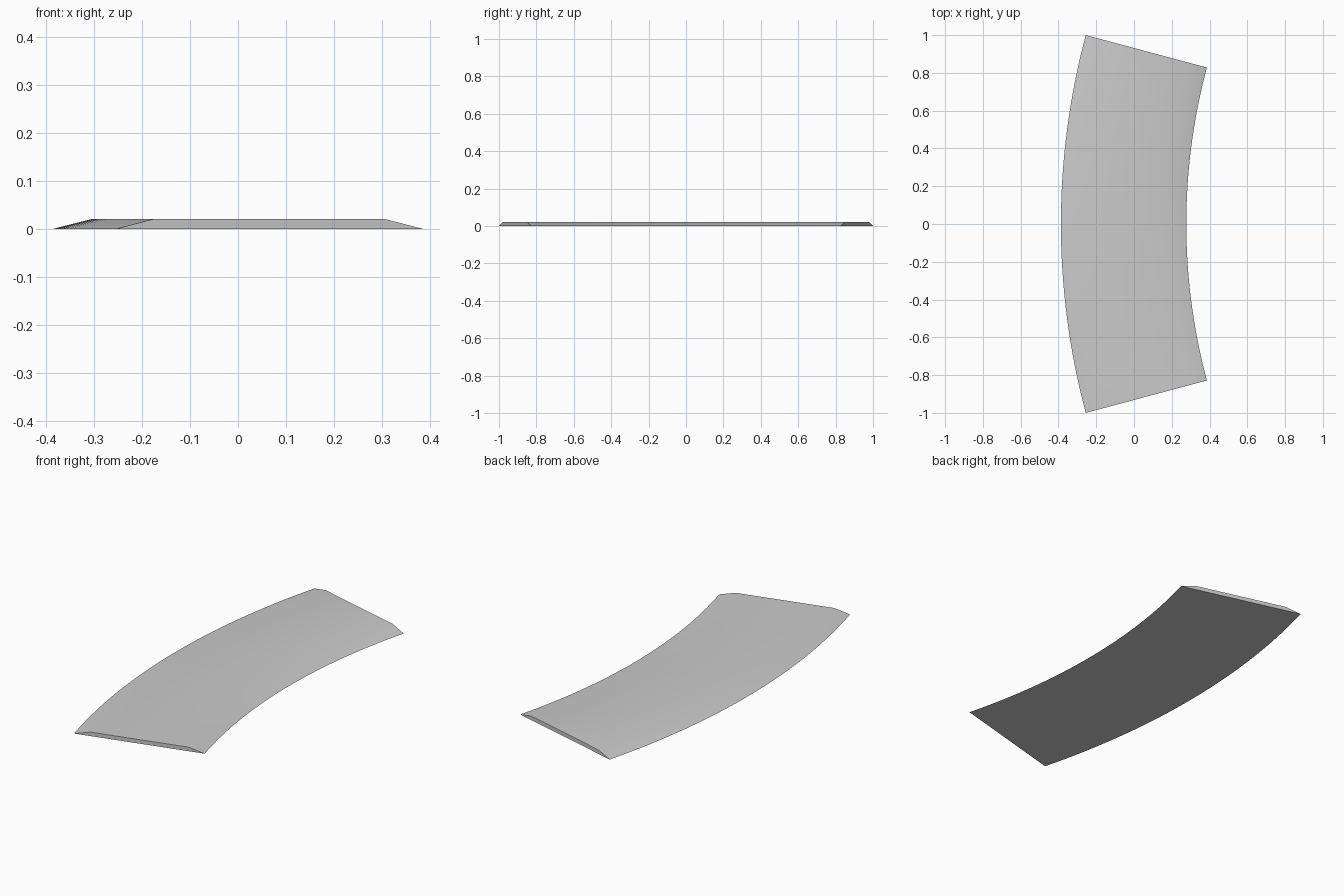
import bpy, bmesh, math

if "Cube" in bpy.data.objects:
    bpy.data.objects.remove(bpy.data.objects["Cube"])

R_OUT, R_IN = 3.864, 3.2      # arc radii
BEVEL, HEIGHT = 0.083, 0.021  # sloped edge width, thickness
HALF = math.radians(15)
CX = R_OUT - 0.387            # arc centre on x
STEPS = 32

# Trapezoid cross-section as (radius, z)
profile = [(R_OUT, 0), (R_OUT - BEVEL, HEIGHT), (R_IN + BEVEL, HEIGHT), (R_IN, 0)]

# Sweep the section around the arc
bm = bmesh.new()
rings = []
for i in range(STEPS + 1):
    a = -HALF + 2 * HALF * i / STEPS
    rings.append([bm.verts.new((CX - r * math.cos(a), r * math.sin(a), z)) for r, z in profile])
for r0, r1 in zip(rings, rings[1:]):
    for j in range(4):
        k = (j + 1) % 4
        bm.faces.new((r0[j], r0[k], r1[k], r1[j]))

# Flat end caps
bm.faces.new(rings[0])
bm.faces.new(rings[-1][::-1])
bmesh.ops.recalc_face_normals(bm, faces=bm.faces)

mesh = bpy.data.meshes.new("curved_slab")
bm.to_mesh(mesh)
bm.free()
slab = bpy.data.objects.new("curved_slab", mesh)
bpy.context.collection.objects.link(slab)

# Smooth the arc and shallow slopes, keep the rim sharp
bpy.context.view_layer.objects.active = slab
slab.select_set(True)
bpy.ops.object.shade_smooth_by_angle(angle=math.radians(30))
